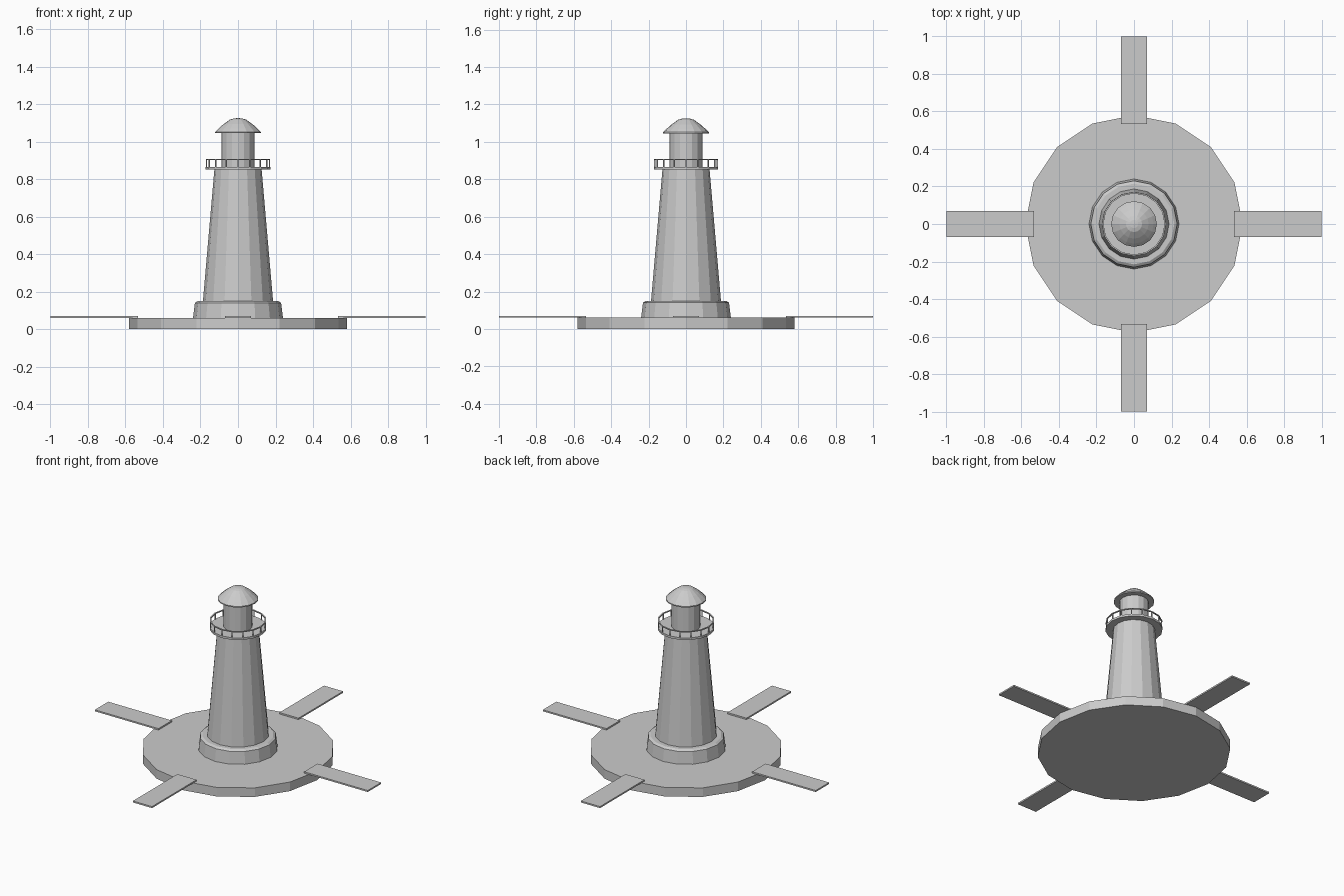
import bpy, bmesh
from math import cos, sin, tau, pi
from mathutils import Matrix

if "Cube" in bpy.data.objects:
    bpy.data.objects.remove(bpy.data.objects["Cube"])

SIDES = 16


def finish(name, bm):
    bmesh.ops.recalc_face_normals(bm, faces=bm.faces)
    mesh = bpy.data.meshes.new(name)
    bm.to_mesh(mesh)
    bm.free()
    ob = bpy.data.objects.new(name, mesh)
    bpy.context.collection.objects.link(ob)
    return ob


def lathe(name, profile, closed=False):
    """Revolve (radius, z) points into a faceted solid; closed makes a ring."""
    bm = bmesh.new()
    rings = []
    for r, z in profile:
        if r == 0:
            rings.append([bm.verts.new((0, 0, z))] * SIDES)
        else:
            rings.append([bm.verts.new((r * cos(tau * i / SIDES), r * sin(tau * i / SIDES), z))
                          for i in range(SIDES)])
    pairs = list(zip(rings, rings[1:]))
    if closed:
        pairs.append((rings[-1], rings[0]))
    for a, b in pairs:
        for i in range(SIDES):
            j = (i + 1) % SIDES
            bm.faces.new(list(dict.fromkeys((a[i], a[j], b[j], b[i]))))
    if not closed:
        for ring, (r, z) in ((rings[0], profile[0]), (rings[-1], profile[-1])):
            if r > 0:
                bm.faces.new(ring)
    return finish(name, bm)


def box(name, center, size, angle=0):
    bm = bmesh.new()
    bmesh.ops.create_cube(bm, size=1, matrix=Matrix.Rotation(angle, 4, 'Z')
                          @ Matrix.Translation(center) @ Matrix.Diagonal((*size, 1)))
    return finish(name, bm)


# Round island base and stepped plinth
lathe("island_base", [(0.58, 0), (0.58, 0.06)])
lathe("plinth", [(0.24, 0.06), (0.23, 0.14), (0.215, 0.15)])

# Tapered tower, gallery floor and lantern room
lathe("tower", [(0.187, 0.15), (0.126, 0.852)])
lathe("gallery_floor", [(0.172, 0.852), (0.172, 0.866)])
lathe("lantern_room", [(0.087, 0.866), (0.087, 1.048)])

# Domed roof with a thin eave
lathe("roof", [(0.122, 1.045), (0.122, 1.052), (0.105, 1.069), (0.078, 1.093),
               (0.043, 1.118), (0.022, 1.124), (0, 1.126)])

# Gallery railing
lathe("handrail", [(0.163, 0.902), (0.171, 0.902), (0.171, 0.908), (0.163, 0.908)], closed=True)
for i in range(SIDES):
    box(f"railing_post_{i + 1}", (0.167, 0, 0.884), (0.006, 0.006, 0.036), tau * i / SIDES)

# Four jetties reaching outward
for i in range(4):
    box(f"jetty_{i + 1}", (0.767, 0, 0.065), (0.466, 0.14, 0.01), i * pi / 2)
